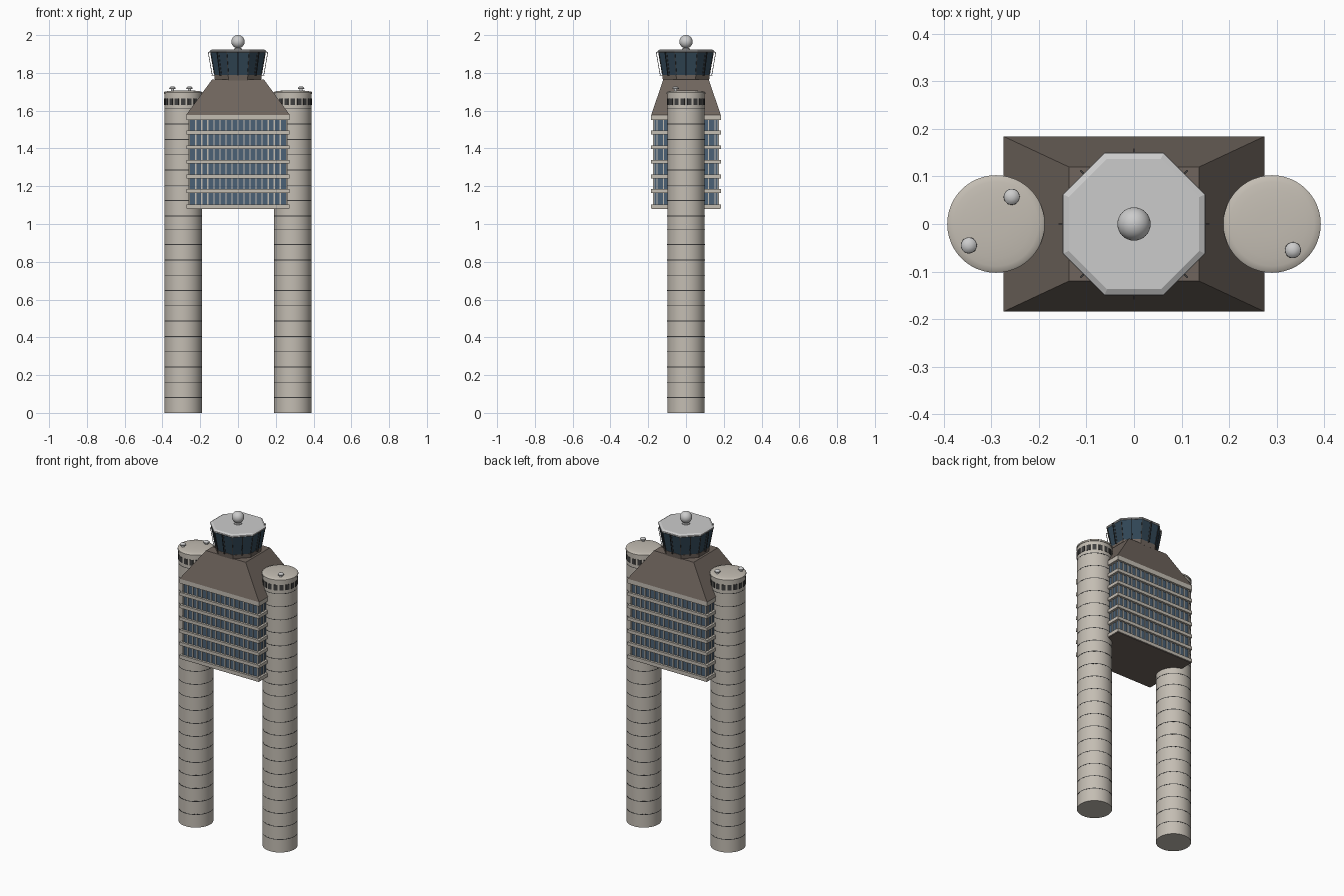
import bpy, bmesh, math
from mathutils import Matrix, Vector

if "Cube" in bpy.data.objects:
    bpy.data.objects.remove(bpy.data.objects["Cube"])


def mat(name, r, g, b):
    m = bpy.data.materials.new(name)
    m.diffuse_color = (r, g, b, 1)
    m.use_nodes = True
    m.node_tree.nodes["Principled BSDF"].inputs["Base Color"].default_value = m.diffuse_color
    return m


CONCRETE = mat("concrete", 0.55, 0.51, 0.45)
BROWN = mat("brown_cladding", 0.16, 0.13, 0.11)
GLASS = mat("blue_glass", 0.07, 0.12, 0.18)
CAB_GLASS = mat("cab_glass", 0.03, 0.06, 0.09)
DARK = mat("dark_joint", 0.05, 0.05, 0.05)
METAL = mat("light_metal", 0.55, 0.55, 0.55)


def finish(name, bm, material, smooth=False):
    bmesh.ops.recalc_face_normals(bm, faces=bm.faces)
    me = bpy.data.meshes.new(name)
    bm.to_mesh(me)
    bm.free()
    ob = bpy.data.objects.new(name, me)
    bpy.context.collection.objects.link(ob)
    me.materials.append(material)
    if smooth:
        bpy.ops.object.select_all(action='DESELECT')
        ob.select_set(True)
        bpy.context.view_layer.objects.active = ob
        bpy.ops.object.shade_smooth_by_angle(angle=math.radians(35))
    return ob


def add_box(bm, centre, size, rot=None):
    m = Matrix.Translation(centre) @ (rot or Matrix()) @ Matrix.Diagonal((*size, 1))
    bmesh.ops.create_cube(bm, size=1, matrix=m)


def add_loft(bm, profile, n, x=0, y=0, turn=0.0):
    """Closed solid of revolution through (radius, z) pairs."""
    rings = [[bm.verts.new((x + r * math.cos(turn + 2 * math.pi * i / n),
                            y + r * math.sin(turn + 2 * math.pi * i / n), z))
              for i in range(n)] for r, z in profile]
    for a, b in zip(rings, rings[1:]):
        for i in range(n):
            j = (i + 1) % n
            bm.faces.new((a[i], a[j], b[j], b[i]))
    bm.faces.new(rings[0][::-1])
    bm.faces.new(rings[-1])


def lathe(name, profile, material, n=48, x=0, y=0):
    bm = bmesh.new()
    add_loft(bm, profile, n, x, y)
    return finish(name, bm, material, True)


def octagon(name, profile, material):
    """Octagonal loft; radii are given to the flats."""
    bm = bmesh.new()
    k = 1 / math.cos(math.pi / 8)
    add_loft(bm, [(r * k, z) for r, z in profile], 8, turn=math.pi / 8)
    return finish(name, bm, material)


# Twin round shafts with joints, window ring and domed caps
for side, sx in (("left", -0.29), ("right", 0.29)):
    lathe(side + "_shaft", [(0.099, 0), (0.099, 1.695)], CONCRETE, x=sx)
    dome = [(0.1025 * math.cos(t * math.pi / 12), 1.697 + 0.011 * math.sin(t * math.pi / 12))
            for t in range(6)]
    lathe(side + "_cap", [(0.1025, 1.688)] + dome, CONCRETE, x=sx)
    bm = bmesh.new()
    for k in range(1, 21):
        z = 0.081 * k - (0.01 if k > 12 else 0)
        add_loft(bm, [(0.0995, z - 0.002), (0.0995, z + 0.002)], 48, sx)
    finish(side + "_shaft_joints", bm, DARK, True)
    bm = bmesh.new()
    for i in range(18):
        rot = Matrix.Rotation(2 * math.pi * (i + 0.5) / 18, 4, 'Z')
        add_box(bm, Vector((sx, 0, 1.648)) + rot @ Vector((0.097, 0, 0)),
                (0.008, 0.022, 0.034), rot)
    finish(side + "_shaft_windows", bm, DARK)

# Small roof vents on the caps
for i, (x, y) in enumerate([(-0.347, -0.045), (-0.257, 0.057), (0.334, -0.055)]):
    lathe(f"roof_vent_{i + 1}", [(0.008, 1.695), (0.008, 1.714), (0.017, 1.716),
          (0.0165, 1.721), (0.012, 1.726), (0.005, 1.729)], METAL, 20, x, y)

# Office block: glazed core, floor slabs, mullions, soffit
bm = bmesh.new()
add_box(bm, (0, 0, 1.33), (0.516, 0.34, 0.48))
finish("office_glazing", bm, GLASS)

slabs = [(1.083, 1.104)] + [(1.164 + 0.0775 * i, 1.184 + 0.0775 * i) for i in range(5)] + [(1.55, 1.578)]
bm = bmesh.new()
for z0, z1 in slabs:
    add_box(bm, (0, 0, (z0 + z1) / 2), (0.546, 0.368, z1 - z0))
finish("floor_slabs", bm, CONCRETE)

bm = bmesh.new()
for s in (-1, 1):
    for i in range(17):
        add_box(bm, (-0.256 + 0.032 * i, s * 0.171, 1.33), (0.006, 0.008, 0.47))
    for i in range(1, 11):
        add_box(bm, (s * 0.259, -0.17 + 0.034 * i - 0.017, 1.33), (0.008, 0.006, 0.47))
finish("window_mullions", bm, CONCRETE)

bm = bmesh.new()
add_box(bm, (0, 0, 1.082), (0.54, 0.362, 0.006))
finish("block_soffit", bm, BROWN)

# Sloped roof from the block up to the cab
bm = bmesh.new()
rings = [[bm.verts.new((sx * x, sy * y, z)) for sx, sy in ((-1, -1), (1, -1), (1, 1), (-1, 1))]
         for x, y, z in ((0.274, 0.184, 1.578), (0.137, 0.12, 1.765))]
for i in range(4):
    j = (i + 1) % 4
    bm.faces.new((rings[0][i], rings[0][j], rings[1][j], rings[1][i]))
bm.faces.new(rings[0][::-1])
bm.faces.new(rings[1])
finish("sloped_roof", bm, BROWN)

# Octagonal control cab
octagon("cab_base", [(0.122, 1.76), (0.126, 1.79)], BROWN)
octagon("cab_glazing", [(0.124, 1.79), (0.145, 1.912)], CAB_GLASS)
octagon("cab_roof", [(0.146, 1.908), (0.15, 1.912), (0.149, 1.918), (0.137, 1.925)], METAL)

bm = bmesh.new()
fins = bmesh.new()
for i in range(8):
    turn = Matrix.Rotation(i * math.pi / 4, 4, 'Z')
    lean = Matrix.Rotation(math.atan2(0.021, 0.122), 4, 'Y')
    # frame bars at the middle of each face
    add_box(bm, turn @ Vector((0.1348, 0, 1.851)), (0.003, 0.003, 0.12), turn @ lean)
    # frame bars at each corner
    corner = Matrix.Rotation((i + 0.5) * math.pi / 4, 4, 'Z')
    lean_c = Matrix.Rotation(math.atan2(0.0227, 0.122), 4, 'Y')
    add_box(bm, corner @ Vector((0.1456, 0, 1.851)), (0.004, 0.004, 0.12), corner @ lean_c)
    # outer stay rods with a top bracket
    lean_r = Matrix.Rotation(math.atan2(0.021, 0.12), 4, 'Y')
    add_box(fins, turn @ Vector((0.147, 0, 1.848)), (0.003, 0.003, 0.122), turn @ lean_r)
    add_box(fins, turn @ Vector((0.151, 0, 1.909)), (0.016, 0.003, 0.003), turn)
    add_box(fins, turn @ Vector((0.131, 0, 1.788)), (0.016, 0.003, 0.003), turn)
finish("cab_frame", bm, DARK)
finish("cab_stay_rods", fins, DARK)

# Radar ball on a short stem
lathe("radar_stem", [(0.022, 1.923), (0.022, 1.929), (0.014, 1.931), (0.014, 1.945)], METAL, 24)
bm = bmesh.new()
bmesh.ops.create_uvsphere(bm, u_segments=32, v_segments=16, radius=0.035,
                          matrix=Matrix.Translation((0, 0, 1.965)))
finish("radar_ball", bm, METAL, True)
